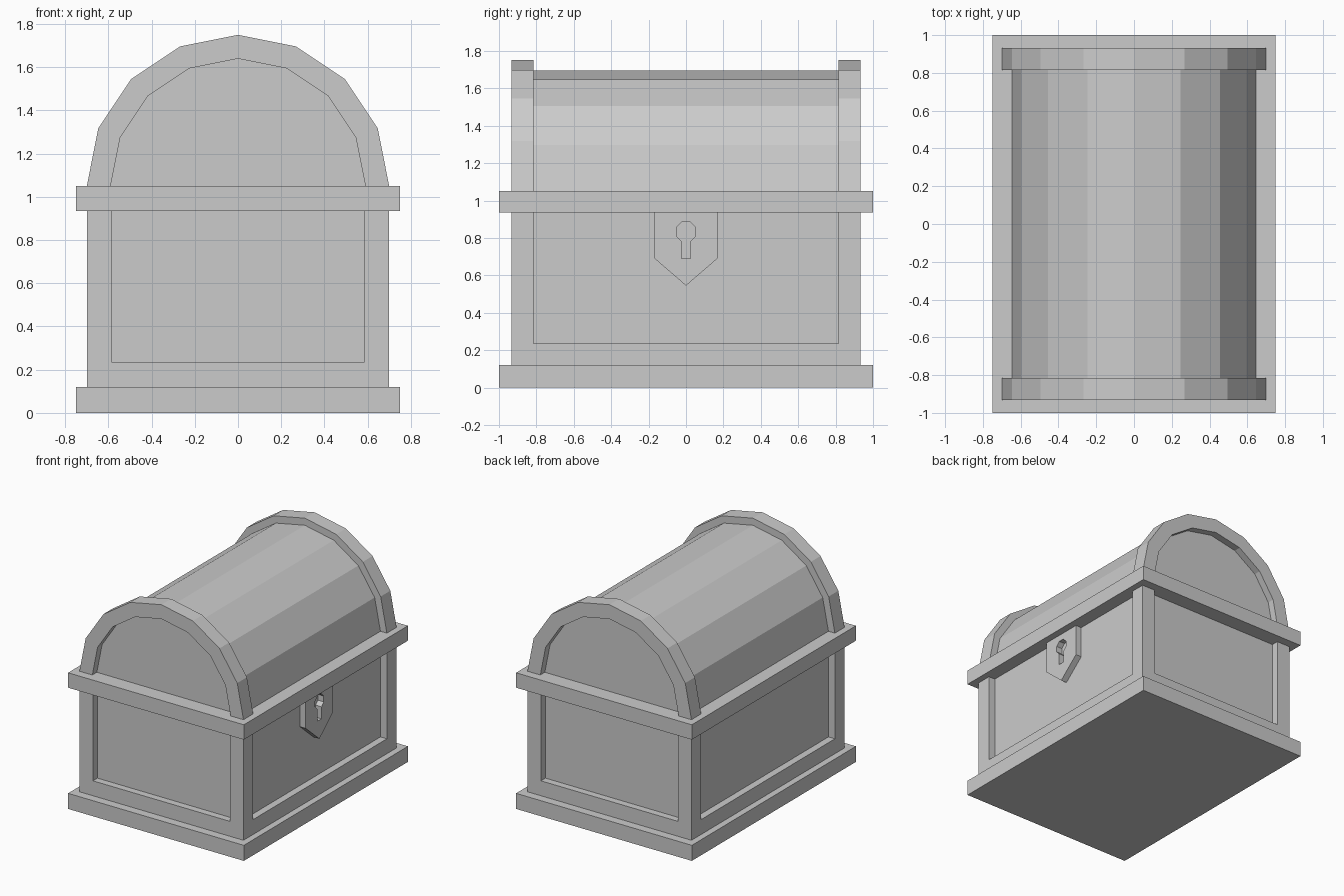
import bpy, bmesh, math

if "Cube" in bpy.data.objects:
    bpy.data.objects.remove(bpy.data.objects["Cube"])


def finish(name, bm):
    bmesh.ops.recalc_face_normals(bm, faces=bm.faces[:])
    mesh = bpy.data.meshes.new(name)
    bm.to_mesh(mesh)
    bm.free()
    obj = bpy.data.objects.new(name, mesh)
    bpy.context.collection.objects.link(obj)
    return obj


def box(name, x0, x1, y0, y1, z0, z1):
    bm = bmesh.new()
    bmesh.ops.create_cube(bm, size=1)
    for v in bm.verts:
        v.co = (x1 if v.co.x > 0 else x0,
                y1 if v.co.y > 0 else y0,
                z1 if v.co.z > 0 else z0)
    return finish(name, bm)


def prism(name, loops, axis, lo, hi):
    """Extrude a profile (outline plus optional holes) along x or y."""
    bm = bmesh.new()
    for loop in loops:
        vs = [bm.verts.new((lo, a, z) if axis == 'x' else (a, lo, z)) for a, z in loop]
        for i, v in enumerate(vs):
            bm.edges.new((v, vs[(i + 1) % len(vs)]))
    bmesh.ops.triangle_fill(bm, use_beauty=True, edges=bm.edges[:])
    res = bmesh.ops.extrude_face_region(bm, geom=bm.faces[:])
    moved = [g for g in res['geom'] if isinstance(g, bmesh.types.BMVert)]
    d = hi - lo
    bmesh.ops.translate(bm, verts=moved, vec=(d, 0, 0) if axis == 'x' else (0, d, 0))
    return finish(name, bm)


def arch(r, steps=8):
    return [(r * math.cos(math.pi * i / steps), RIM_TOP + r * math.sin(math.pi * i / steps))
            for i in range(steps + 1)]


def mirror(obj, x=False, y=False):
    m = obj.modifiers.new("mirror", 'MIRROR')
    m.use_axis = (x, y, False)


BASE_TOP, RIM_LOW, RIM_TOP = 0.12, 0.935, 1.05
BX, BY = 0.70, 0.933      # frame outer half sizes
PX, PY = 0.645, 0.878     # recessed panel half sizes

# Chest body: plinth, panelled core, bottom rail and rim
box("plinth", -0.75, 0.75, -1, 1, 0, BASE_TOP)
box("body_panels", -PX, PX, -PY, PY, BASE_TOP, RIM_LOW)
box("bottom_rail", -BX, BX, -BY, BY, BASE_TOP, 0.235)
box("rim", -0.75, 0.75, -1, 1, RIM_LOW, RIM_TOP)

# Four corner posts
mirror(box("corner_posts", 0.585, BX, 0.815, BY, 0.235, RIM_LOW), x=True, y=True)

# Barrel lid with a raised arch at each end
prism("lid_barrel", [arch(PX)], 'y', -PY, PY)
mirror(prism("lid_end_arches", [arch(BX) + arch(0.59)[::-1]], 'y', 0.815, BY), y=True)

# Lock plate with keyhole
plate = [(-0.168, RIM_LOW), (0.168, RIM_LOW), (0.168, 0.69), (0, 0.545), (-0.168, 0.69)]
half = [(0.022, 0.885), (0.052, 0.855), (0.052, 0.81), (0.025, 0.782), (0.025, 0.69)]
keyhole = half + [(-y, z) for y, z in reversed(half)]
prism("lock_plate", [plate, keyhole], 'x', PX, 0.695)
